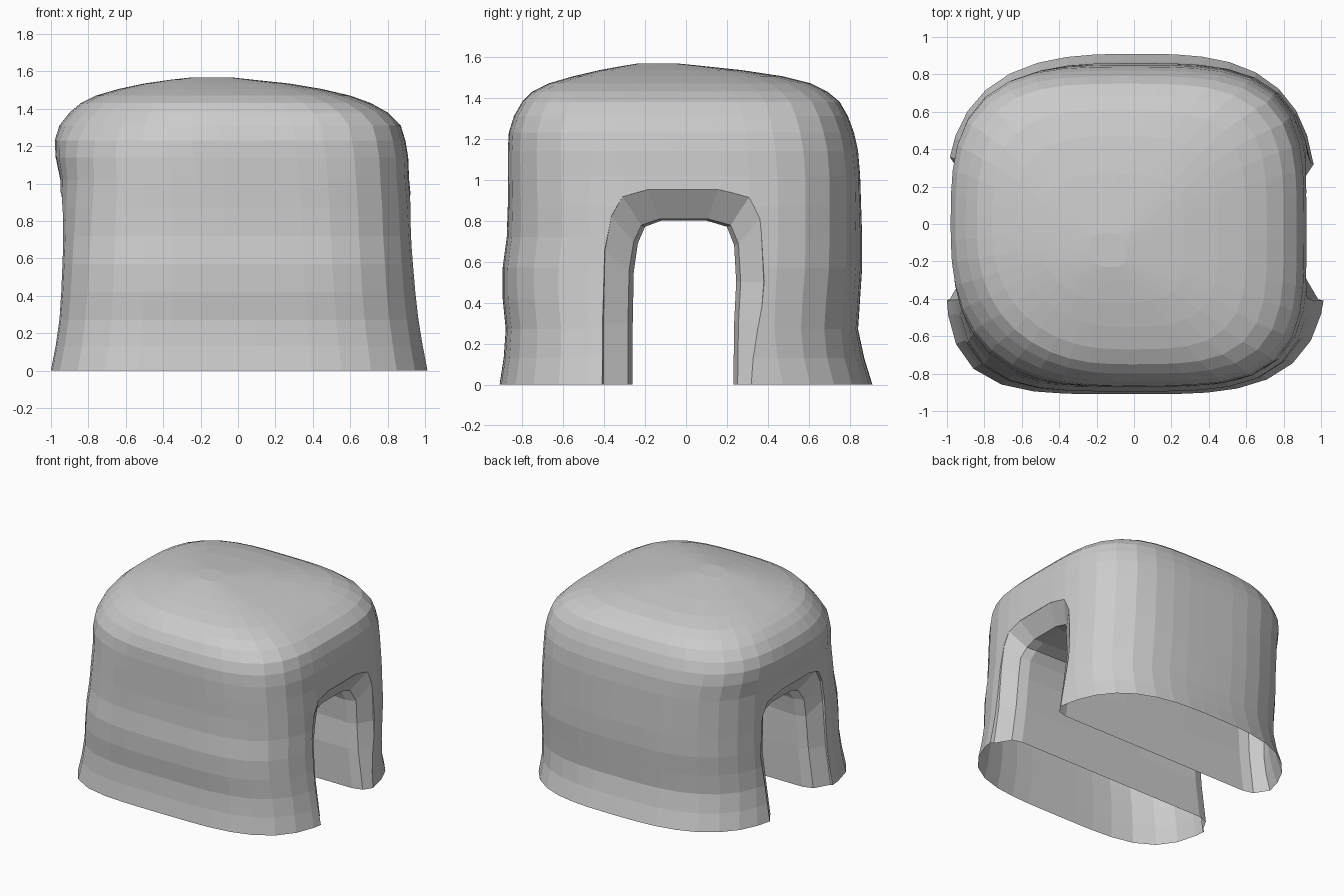
import bpy, bmesh, math

if "Cube" in bpy.data.objects:
    bpy.data.objects.remove(bpy.data.objects["Cube"])

SEG = 44

stone = bpy.data.materials.new("grey stone")
stone.diffuse_color = (0.6, 0.6, 0.6, 1)
stone.use_nodes = True
stone.node_tree.nodes["Principled BSDF"].inputs["Base Color"].default_value = stone.diffuse_color


def loft(name, rings):
    """Skin closed rings of points and cap both ends."""
    bm = bmesh.new()
    rows = [[bm.verts.new(p) for p in ring] for ring in rings]
    n = len(rows[0])
    for a, b in zip(rows, rows[1:]):
        for i in range(n):
            j = (i + 1) % n
            bm.faces.new((a[i], a[j], b[j], b[i]))
    bm.faces.new(rows[0][::-1])
    bm.faces.new(rows[-1])
    bmesh.ops.recalc_face_normals(bm, faces=bm.faces)
    mesh = bpy.data.meshes.new(name)
    bm.to_mesh(mesh)
    bm.free()
    obj = bpy.data.objects.new(name, mesh)
    bpy.context.collection.objects.link(obj)
    mesh.materials.append(stone)
    return obj


def squareness(n, z, c, s):
    """Each corner has its own roundness."""
    if c < 0 and s < 0:      # front left: square foot, soft top
        return n + max(-0.9, 1.5 - 1.45 * z ** 1.7)
    if c > 0 and s < 0:      # front right
        return n + 0.65
    if c > 0:                # back right
        return n + (0.4 if z > 0.2 else 0.2)
    return n + 0.1


def rounded_ring(z, x0, x1, y0, y1, n):
    """Rounded square ring fitted between the given limits."""
    ring = []
    for i in range(SEG):
        a = 2 * math.pi * (i + 0.5) / SEG
        c, s = math.cos(a), math.sin(a)
        e = squareness(n, z, c, s)
        r = (abs(c) ** e + abs(s) ** e) ** (-1 / e)
        x = (x0 + x1) / 2 + (x1 - x0) / 2 * r * c
        y = (y0 + y1) / 2 + (y1 - y0) / 2 * r * s
        # the back right foot spreads less than the others
        if x > 0 and y > 0 and z < 0.5:
            x -= 0.06 * (1 - z / 0.5) * min(1, y / 0.3) * x
        ring.append((x, y, z))
    return ring


# body: height, x limits, y limits, squareness
levels = [
    (0.00, -1.01, 1.035, -0.91, 0.91, 2.8),
    (0.13, -0.985, 1.01, -0.89, 0.87, 2.8),
    (0.27, -0.965, 0.985, -0.88, 0.84, 2.85),
    (0.42, -0.955, 0.965, -0.895, 0.85, 2.9),
    (0.57, -0.95, 0.95, -0.895, 0.86, 3.0),
    (0.72, -0.95, 0.94, -0.875, 0.86, 3.0),
    (0.87, -0.95, 0.93, -0.87, 0.855, 3.1),
    (1.02, -0.95, 0.915, -0.87, 0.85, 3.2),
    (1.14, -0.975, 0.91, -0.87, 0.84, 3.2),
    (1.23, -0.98, 0.895, -0.865, 0.82, 3.2),
    (1.31, -0.955, 0.87, -0.84, 0.79, 3.2),
    (1.38, -0.90, 0.80, -0.80, 0.75, 3.2),
    (1.43, -0.84, 0.71, -0.75, 0.69, 3.2),
    (1.47, -0.76, 0.60, -0.67, 0.61, 3.1),
    (1.505, -0.64, 0.45, -0.55, 0.47, 3.0),
    (1.535, -0.50, 0.27, -0.42, 0.27, 3.0),
    (1.555, -0.36, 0.08, -0.31, 0.08, 3.0),
    (1.568, -0.24, -0.04, -0.23, -0.05, 3.0),
]
body = loft("arched_body", [rounded_ring(*lv) for lv in levels])

# tunnel running through the sides, flared at both mouths
arch = [(-0.26, -0.1), (-0.26, 0.3), (-0.255, 0.55), (-0.235, 0.69), (-0.2, 0.77),
        (-0.12, 0.8), (0.1, 0.8), (0.2, 0.77), (0.235, 0.68), (0.245, 0.5),
        (0.235, 0.3), (0.23, -0.1)]


def side_reach(z):
    return 0.92 + 0.08 * max(0, 1 - max(z, 0) / 0.5) ** 1.5


def tunnel_section(side, s, roof_s, wide, tall):
    """One arch outline; the roof may sit deeper than the legs."""
    pts = []
    for y, z in arch:
        k = roof_s if z > 0.72 else s
        w = wide if s > 0.5 or z > 0.4 else 1
        pts.append((side * k * side_reach(z), y * w, z * tall if z > 0.5 else z))
    return pts


mouth = [(1.25, 1.25, 1.75, 1.25), (1.0, 1.0, 1.55, 1.19), (0.93, 0.9, 1.09, 1.01),
         (0.85, 0.82, 1.0, 1.0), (0.3, 0.3, 1.1, 1.03)]
sections = [tunnel_section(-1, *m) for m in mouth]
sections += [tunnel_section(1, *m) for m in reversed(mouth)]
cutter = loft("tunnel_cutter", sections)
cutter.hide_render = True

# cut the tunnel and discard the cutter
cut = body.modifiers.new("tunnel", 'BOOLEAN')
cut.operation = 'DIFFERENCE'
cut.solver = 'EXACT'
cut.object = cutter
bpy.context.view_layer.objects.active = body
body.select_set(True)
bpy.ops.object.modifier_apply(modifier=cut.name)
bpy.data.objects.remove(cutter)

# the feet are open underneath
bm = bmesh.new()
bm.from_mesh(body.data)
soles = [f for f in bm.faces if all(v.co.z < 0.001 for v in f.verts)]
bmesh.ops.delete(bm, geom=soles, context='FACES')
bm.to_mesh(body.data)
bm.free()
